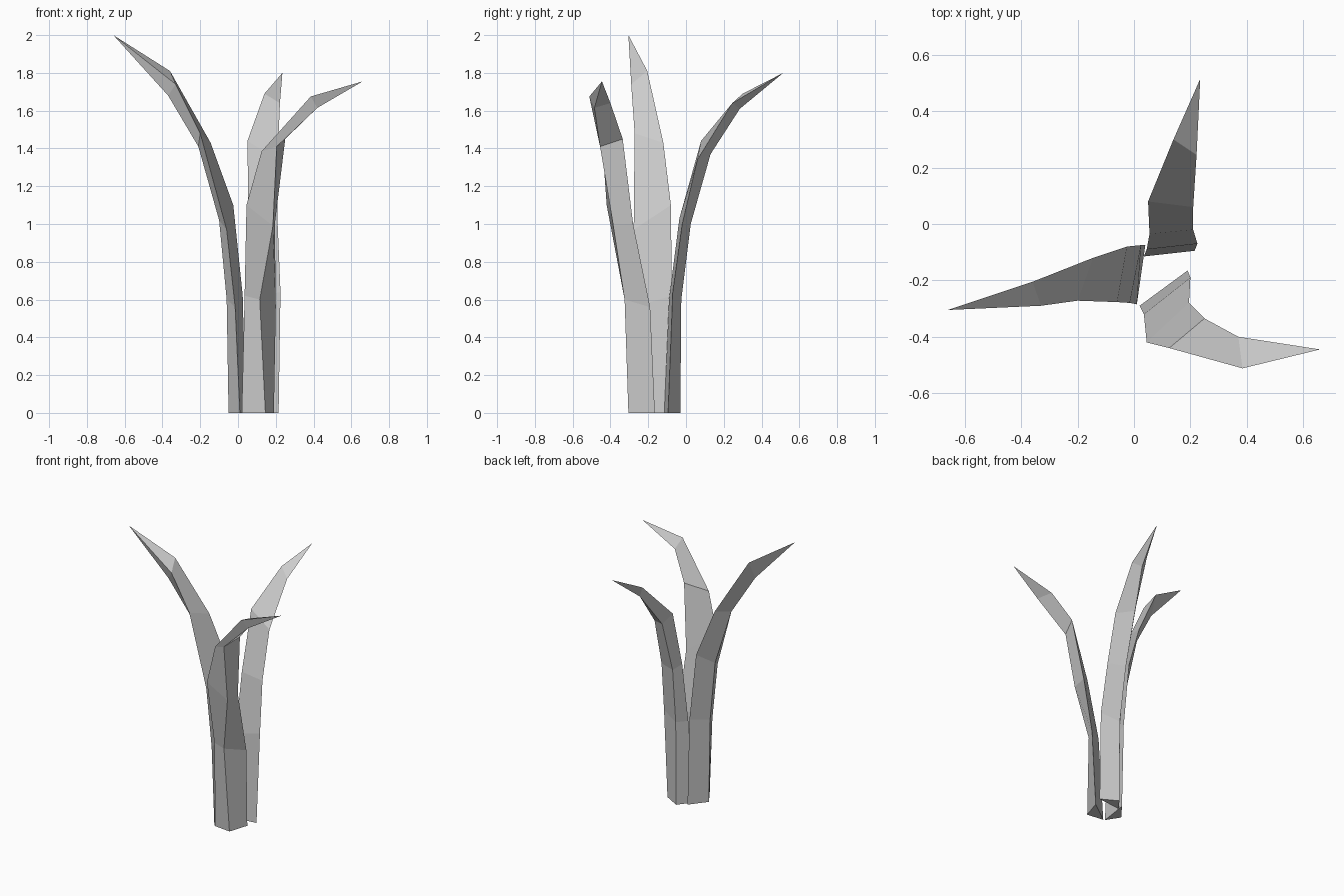
import bpy
import bmesh
from mathutils import Vector

# Remove the default cube only
default_cube = bpy.data.objects.get("Cube")
if default_cube:
    bpy.data.objects.remove(default_cube, do_unlink=True)


def make_material(name, colour):
    material = bpy.data.materials.new(name)
    material.use_nodes = True
    material.diffuse_color = colour
    material.node_tree.nodes["Principled BSDF"].inputs["Base Color"].default_value = colour
    return material


leaf_grey = make_material("leaf_grey", (0.6, 0.6, 0.6, 1))


def make_leaf(name, left_rail, right_rail, ridge_rail, tip):
    """Loft a three-sided blade along three rails, closed at the foot and pointed at the tip."""
    bm = bmesh.new()
    rings = [[bm.verts.new(Vector(point)) for point in ring]
             for ring in zip(left_rail, right_rail, ridge_rail)]
    point = bm.verts.new(Vector(tip))

    # Foot cap
    bm.faces.new(rings[0])

    # Blade sides
    for lower, upper in zip(rings, rings[1:]):
        for side in range(3):
            following = (side + 1) % 3
            bm.faces.new((lower[side], lower[following], upper[following], upper[side]))

    # Pointed tip
    for side in range(3):
        bm.faces.new((rings[-1][side], rings[-1][(side + 1) % 3], point))

    bmesh.ops.recalc_face_normals(bm, faces=bm.faces)
    mesh = bpy.data.meshes.new(name)
    bm.to_mesh(mesh)
    bm.free()
    mesh.materials.append(leaf_grey)
    leaf = bpy.data.objects.new(name, mesh)
    bpy.context.collection.objects.link(leaf)
    return leaf


# Tallest leaf, bending towards -x
make_leaf(
    "tall_leaf",
    left_rail=[(.01, -.285, 0), (-.015, -.28, .56), (-.06, -.277, .97),
               (-.2, -.272, 1.48), (-.33, -.29, 1.74)],
    right_rail=[(.04, -.075, 0), (.025, -.075, .62), (-.025, -.08, 1.1),
                (-.145, -.12, 1.43), (-.36, -.205, 1.81)],
    ridge_rail=[(-.05, -.19, 0), (-.06, -.19, .6), (-.1, -.19, 1.02),
                (-.21, -.22, 1.41), (-.37, -.265, 1.68)],
    tip=(-.66, -.305, 2),
)

# Back leaf, bending towards +y
make_leaf(
    "back_leaf",
    left_rail=[(.035, -.115, 0), (.045, -.09, .6), (.055, -.035, 1.03),
               (.05, .08, 1.44), (.14, .3, 1.69)],
    right_rail=[(.215, -.095, 0), (.225, -.07, .64), (.21, -.02, 1),
                (.21, .06, 1.34), (.222, .245, 1.64)],
    ridge_rail=[(.1, -.03, 0), (.1, -.025, .6), (.09, .025, 1),
                (.1, .13, 1.37), (.17, .285, 1.61)],
    tip=(.235, .515, 1.8),
)

# Front leaf, bending towards +x
make_leaf(
    "front_leaf",
    left_rail=[(.02, -.29, 0), (.035, -.32, .62), (.045, -.42, 1.1),
               (.125, -.44, 1.385), (.385, -.512, 1.675)],
    right_rail=[(.19, -.165, 0), (.2, -.19, .56), (.195, -.28, 1),
                (.25, -.335, 1.45), (.37, -.4, 1.64)],
    ridge_rail=[(.145, -.305, 0), (.115, -.325, .6), (.185, -.385, .99),
                (.205, -.455, 1.41), (.42, -.485, 1.615)],
    tip=(.66, -.445, 1.755),
)
